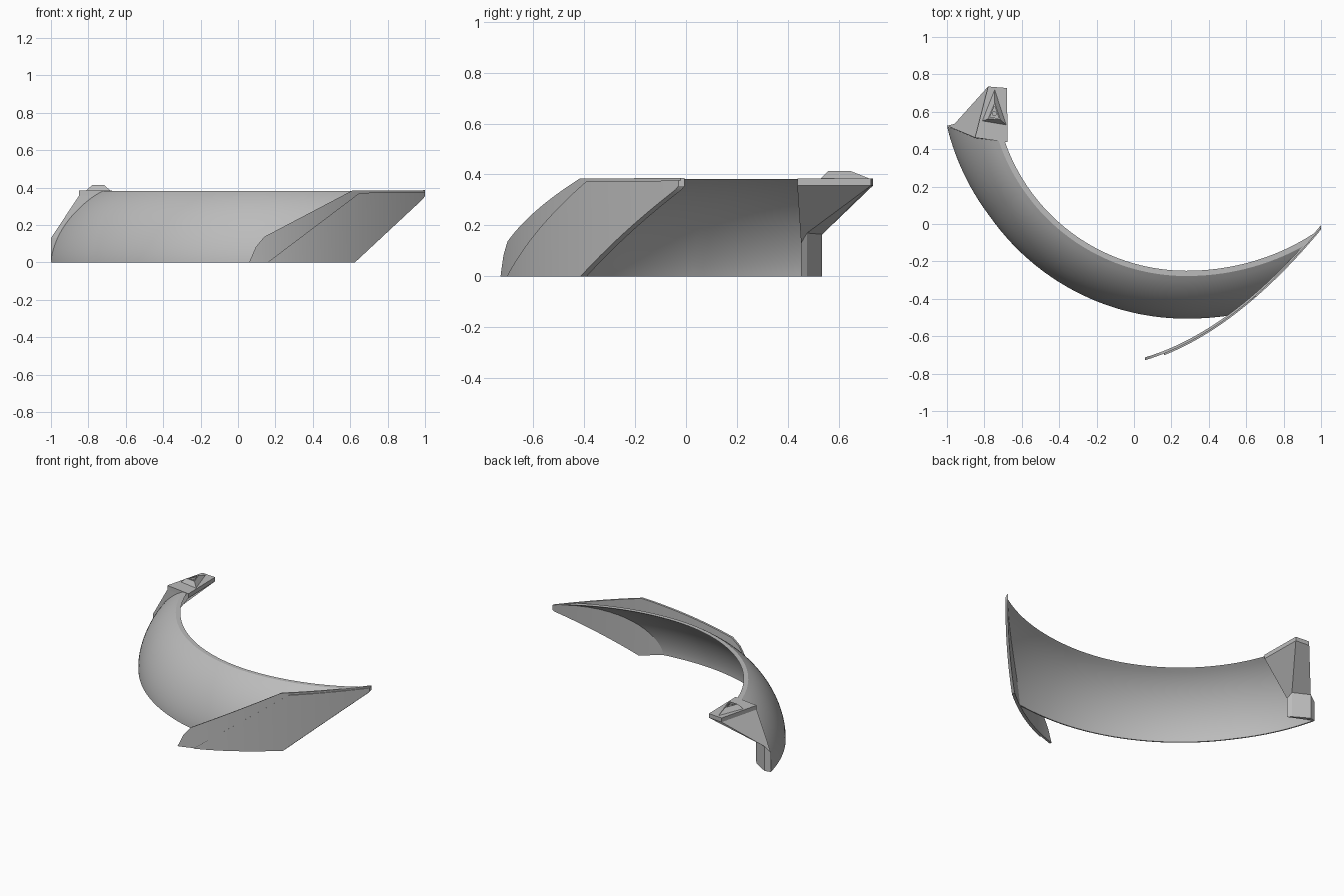
import bpy, bmesh, math
from mathutils import Vector

cube = bpy.data.objects.get("Cube")
if cube:
    bpy.data.objects.remove(cube)

grey = bpy.data.materials.new("plain grey")
grey.use_nodes = True
grey.diffuse_color = (0.5, 0.5, 0.5, 1)
grey.node_tree.nodes["Principled BSDF"].inputs["Base Color"].default_value = (0.5, 0.5, 0.5, 1)


def loft(name, rings, smooth=None):
    """Skin a list of equal rings and cap both ends."""
    bm = bmesh.new()
    rows = [[bm.verts.new(p) for p in ring] for ring in rings]
    n = len(rows[0])
    for a, b in zip(rows, rows[1:]):
        for i in range(n):
            j = (i + 1) % n
            bm.faces.new((a[i], a[j], b[j], b[i]))
    for ring in (rows[0], rows[-1]):
        # quads across the section keep a hollow curve clean
        for i in range(n // 2 - 1):
            bm.faces.new((ring[i], ring[i + 1], ring[n - 2 - i], ring[n - 1 - i]))
        if n == 3:
            bm.faces.new(ring)
    bmesh.ops.recalc_face_normals(bm, faces=bm.faces)
    mesh = bpy.data.meshes.new(name)
    bm.to_mesh(mesh)
    bm.free()
    ob = bpy.data.objects.new(name, mesh)
    bpy.context.collection.objects.link(ob)
    mesh.materials.append(grey)
    if smooth:
        bpy.ops.object.select_all(action='DESELECT')
        ob.select_set(True)
        bpy.context.view_layer.objects.active = ob
        bpy.ops.object.shade_smooth_by_angle(angle=math.radians(smooth))


def fin_y(x):
    """Bowed plan line of the side fin."""
    return -0.728 + 0.57 * (x - 0.06) + 0.48 * (x - 0.06) * (x - 0.62)


def height(pts, x):
    for (xa, za), (xb, zb) in zip(pts, pts[1:]):
        if x <= xb:
            return za + (zb - za) * max(0, x - xa) / (xb - xa)
    return pts[-1][1]


# Curved shell: a section swept round one centre, cut off where it meets the fin
CX, CY = 0.28, 0.777
R_RIM, R_FOOT = 1.027, 1.283
TOP, LIP, STEPS, SPAN = 0.382, 0.11, 16, 72
first = math.radians(25)


def side(start, end):
    """Half of the section, from the lip down to the lower rim."""
    pts = []
    for i in range(STEPS + 1):
        a = first + (math.pi / 2 - first) * i / STEPS
        s = (math.sin(a) - math.sin(first)) / (1 - math.sin(first))
        c = max(0, math.cos(a)) / math.cos(first)
        pts.append((start + (end - start) * s, TOP * c ** 1.2))
    return pts


section = [(0, TOP)] + side(LIP, 1) + side(0, .97)[:0:-1]


def plan(w, angle):
    # the lower rim swells toward the bracket, and the sweep opens out toward the fin
    swell = 0.022 * max(0, (math.radians(215) - angle) / math.radians(24))
    r = R_RIM + (R_FOOT + swell - R_RIM) * w
    c = math.cos(angle)
    return CX + r * c * (1.12 if c > 0 else 1), CY + r * math.sin(angle)


def end_angle(w):
    lo, hi = math.radians(270), math.radians(311)
    for _ in range(30):
        mid = (lo + hi) / 2
        x, y = plan(w, mid)
        if y > fin_y(x) + 0.006:
            lo = mid
        else:
            hi = mid
    return lo


sweeps = [(math.radians(199.2 - 7.9 * w), end_angle(w)) for w, z in section]
loft("curved_shell",
     [[(*plan(w, a + (b - a) * k / SPAN), z) for (w, z), (a, b) in zip(section, sweeps)]
      for k in range(SPAN + 1)], 25)

# Side fin: a bowed slab with a raised outer panel
lower = [(.06, 0), (.625, 0), (.99, .34), (1, .355)]


def fin(name, upper, front, back):
    x0 = upper[0][0]
    xs = sorted({x0 + (1 - x0) * i / 32 for i in range(33)}
                | {p[0] for p in upper + lower if p[0] >= x0})
    rings = []
    for x in xs:
        lo, hi = height(lower, x), height(upper, x) + 0.002
        y = fin_y(x)
        rings.append([(x, y + front, lo), (x, y + front, hi),
                      (x, y + back, hi), (x, y + back, lo)])
    loft(name, rings, 30)


fin("fin_slab", [(.06, 0), (.095, .08), (.14, .135), (.61, .382), (1, .384)], 0, .015)
fin("fin_outer_panel", [(.16, 0), (.65, .37), (1, .374)], -.009, .008)

# Rear bracket: flat plate narrowing down to a short leg
plate = [(-.675, .437), (-.68, .727), (-.78, .735), (-.85, .462)]
leg = [(-.84, .452, .13), (-.86, .475, .17), (-.96, .535, .165), (-1, .525, .13)]
loft("rear_bracket", [[(x, y, .385) for x, y in plate],
                      [(x, y, .357) for x, y in plate],
                      leg,
                      [(x, y, 0) for x, y, z in leg]])

# Small three-sided mount on the bracket, with a recess and a pin
base = [(-.817, .548), (-.678, .525), (-.745, .73)]
top = [(-.78, .562), (-.715, .558), (-.745, .648)]
centre = Vector((-.747, .59))
inner = [centre.lerp(Vector(p), .72) for p in top]
loft("triangular_mount", [[(x, y, .38) for x, y in base],
                          [(x, y, .413) for x, y in top],
                          [(x, y, .413) for x, y in inner],
                          [(x, y, .395) for x, y in inner]])
bpy.ops.mesh.primitive_cylinder_add(vertices=16, radius=.013, depth=.02,
                                    location=(centre.x, centre.y, .398))
pin = bpy.context.object
pin.name = "mount_pin"
pin.data.materials.append(grey)
